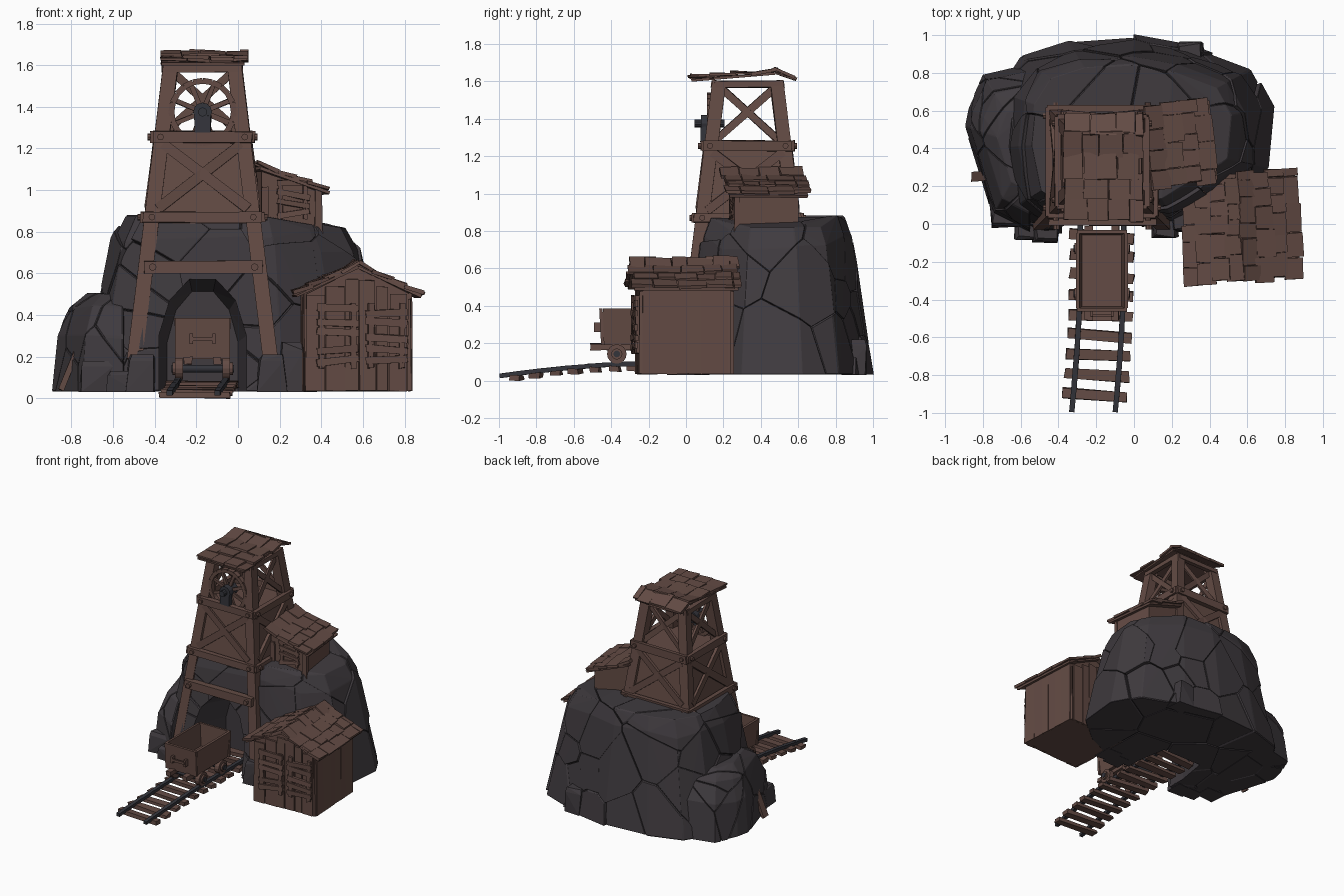
import bpy, bmesh, math, random
from mathutils import Vector as V, Matrix
from mathutils.bvhtree import BVHTree

if "Cube" in bpy.data.objects:
    bpy.data.objects.remove(bpy.data.objects["Cube"])
random.seed(7)
R = random.uniform

def material(name, col):
    m = bpy.data.materials.new(name)
    m.diffuse_color = (*col, 1)
    m.use_nodes = True
    m.node_tree.nodes["Principled BSDF"].inputs["Base Color"].default_value = m.diffuse_color
    return m
WOOD = material("brown wood", (0.125, 0.070, 0.058))
ROCK = material("dark rock", (0.050, 0.043, 0.049))
IRON = material("dark iron", (0.034, 0.035, 0.044))

class Part:
    """Collects simple solids into one object."""
    def __init__(self, name, mat=WOOD, M=Matrix()):
        self.name, self.mat, self.M, self.bm = name, mat, M, bmesh.new()
    def frame(self, c, x, y, z, s, jit=0.0):
        m = Matrix((x, y, z)).transposed().to_4x4()
        m.translation = c
        vs = bmesh.ops.create_cube(self.bm, size=1, matrix=m @ Matrix.Diagonal((*s, 1)))['verts']
        for v in vs:
            v.co += V((R(-jit, jit), R(-jit, jit), R(-jit, jit)))
    def box(self, c, s, jit=0.0):
        self.frame(V(c), V((1, 0, 0)), V((0, 1, 0)), V((0, 0, 1)), s, jit)
    def beam(self, a, b, w, t, n=(0, -1, 0), jit=0.003):
        a, b = V(a), V(b)
        d = (b - a).normalized()
        s = V(n).cross(d).normalized()
        self.frame((a + b) / 2, s, d.cross(s), d, (w, t, (b - a).length), jit)
    def cyl(self, a, b, r, n=12):
        a, b = V(a), V(b)
        m = Matrix.Translation((a + b) / 2) @ (b - a).to_track_quat('Z', 'Y').to_matrix().to_4x4()
        bmesh.ops.create_cone(self.bm, cap_ends=True, segments=n, radius1=r, radius2=r,
                              depth=(b - a).length, matrix=m)
    def hull(self, pts):
        vs = [self.bm.verts.new(p) for p in pts]
        bmesh.ops.convex_hull(self.bm, input=vs)
        bmesh.ops.dissolve_limit(self.bm, angle_limit=0.02, verts=self.bm.verts[:], edges=self.bm.edges[:])
    def shingles(self, o, u, v, ul, vl, rows, wid=0.1, t=0.018):
        """Staggered boards: o = ridge corner, u along ridge, v down the slope."""
        o, u, v = V(o), V(u).normalized(), V(v).normalized()
        n = u.cross(v)
        if n.z < 0:
            n = -n
        step = vl / rows
        for r in range(rows):
            p = R(-0.02, 0.01)
            while p < ul - 0.02:
                w = min(wid * R(0.7, 1.4), ul + 0.015 - p)
                y = (v - n * 0.10).normalized() if r == 0 else (v + n * R(0.05, 0.14)).normalized()
                c = o + u * (p + w / 2) + v * (step * (r + 0.5) + R(-.01, .012)) + n * (t * 0.6 + R(0, .006))
                self.frame(c, u, y, u.cross(y), (w - 0.004, step * 1.25, t), 0.004)
                p += w
    def done(self):
        bm = self.bm
        bmesh.ops.recalc_face_normals(bm, faces=bm.faces[:])
        me = bpy.data.meshes.new(self.name)
        bm.to_mesh(me)
        bm.free()
        me.materials.append(self.mat)
        ob = bpy.data.objects.new(self.name, me)
        ob.matrix_world = self.M
        bpy.context.collection.objects.link(ob)
        return ob

# ---- rock mound: hulls cracked into blocks around a core, cave cut out
cut = Part("cave_cutter", ROCK)
arch = [(-.20, -.1), (-.20, .30), (-.15, .47), (-.06, .57), (.06, .57), (.15, .47), (.20, .30), (.20, -.1)]
cut.hull([(-.17 + x * k, y, z * kz) for y, k, kz in ((-.4, 1.05, 1.02), (.1, 1.05, 1), (.34, .85, .9)) for x, z in arch])
cutter = cut.done()
cutter.hide_render = True

def cracked_rock(name, pts, centre, count):
    c = V(centre)
    src = Part("src")
    src.hull(pts)
    bm0 = src.bm
    tree = BVHTree.FromBMesh(bm0)
    seeds = []
    while len(seeds) < count:
        d = V((R(-1, 1), R(-1, 1), R(-.45, .8))).normalized()
        hit = tree.ray_cast(c, d)[0]
        if hit and all((hit - s).length > 0.13 for s in seeds[:count - 6]):
            seeds.append(hit)
        elif hit and random.random() < 0.01:
            seeds.append(hit)
    shells = [[c + (v.co - c) * 0.965 for v in bm0.verts]]
    for s in seeds:
        b = bm0.copy()
        for q in seeds:
            if q is not s and b.verts:
                n = (q - s).normalized()
                bmesh.ops.bisect_plane(b, geom=b.verts[:] + b.edges[:] + b.faces[:],
                                       plane_co=(s + q) / 2 - n * 0.002, plane_no=n, clear_outer=True)
        k = R(0.98, 1.02)
        co = [c + (v.co - c) * k for v in b.verts]
        shells.append(co + [c + (p - c) * 0.86 for p in co])
        b.free()
    for i, co in enumerate(shells):
        if len(co) < 6:
            continue
        for p in co:
            p.z = max(p.z, 0.032)
        part = Part(name + "_block", ROCK)
        part.hull(co)
        if i:
            bmesh.ops.bevel(part.bm, geom=part.bm.edges[:], offset=0.007, segments=1,
                            affect='EDGES', clamp_overlap=True)
        ob = part.done()
        if min(p.y for p in co) < .36 and min(p.x for p in co) < .05 and max(p.x for p in co) > -.40:
            md = ob.modifiers.new("cave", 'BOOLEAN')
            md.operation, md.solver, md.object = 'DIFFERENCE', 'EXACT', cutter

base = [(.22, .0), (.5, .13), (.70, .3), (.73, .62), (.62, .82), (.3, .94), (0, .995), (-.35, .97),
        (-.60, .89), (-.72, .70), (-.75, .4), (-.68, .06), (-.5, -.06)]
pts = []
for z, k in ((.03, 1), (.42, .89), (.77, .80), (.88, .72)):
    for x, y in base:
        zz = z - (.06 if x > .4 and z > .7 else 0) + (R(-.015, .015) if .1 < z < .8 else 0)
        pts.append((-.03 + (x + .03) * k, .46 + (y - .46) * k, zz))
cracked_rock("rock_mound", pts, (-.05, .46, .36), 44)
# low shoulder on the left
low = [(-.55, -.06), (-.75, .04), (-.90, .52), (-.88, .62), (-.80, .79), (-.5, .86)]
cracked_rock("rock_shoulder", [(-.55 + (x + .55) * k, .4 + (y - .4) * k, z + R(-.012, .012) * (z > .1))
                               for z, k in ((.03, 1), (.3, .92), (.44, .75), (.51, .5)) for x, y in low],
             (-.62, .4, .2), 13)
# loose stones and leg footings
st = Part("loose_stones", ROCK)
for x, y, w, d, h in ((-.465, -.03, .13, .13, .21), (.165, -.01, .13, .13, .21), (-.56, -.02, .15, .12, .13),
                      (-.68, .06, .15, .14, .18), (.26, .03, .12, .14, .27), (.3, .90, .14, .12, .22)):
    st.hull([(x + sx * w / 2 * k + R(-.012, .012), y + sy * d / 2 * k + R(-.012, .012), z)
             for z, k in ((.03, 1), (h * .85, .95), (h, .75)) for sx in (-1, 1) for sy in (-1, 1)])
st.done()

# ---- tower
TC = V((-.17, .33, 0))
half = lambda z: .384 - .123 * z
def on_side(k, u, z, off=0.0):
    """Point on tower side k (0 front): u in -1..1 across, off = outward."""
    h = half(z)
    return TC + Matrix.Rotation(k * math.pi / 2, 3, 'Z') @ V((u * h, -(h + off), z))
legs, beams, braces, bolts = Part("tower_legs"), Part("tower_beams"), Part("tower_braces"), Part("tower_bolts")
for sx in (-1, 1):
    for sy in (-1, 1):
        z0 = .18 if sy < 0 else .7
        P = lambda z: TC + V((sx * (half(z) - .034), sy * (half(z) - .034), z))
        legs.beam(P(z0), P(1.6), .07, .07)
for k in range(4):
    out = on_side(k, 0, 1) - TC
    out = V((out.x, out.y, 0)).normalized()
    for z, w, e in ((.87, .05, 1.04), (1.255, .055, 1.03), (1.585, .035, .93)):
        off = .004 if z < 1.5 else -.012
        beams.beam(on_side(k, -e, z, off), on_side(k, e, z, off), w, .036, out, .004)
        for u in (-.88, .88):
            if z < 1.5:
                bolts.cyl(on_side(k, u, z, .015), on_side(k, u, z, .035), .016, 8)
    for s in (-1, 1):  # crossed boards on the boarded storey and open top
        braces.beam(on_side(k, -.8 * s, .91, -.006), on_side(k, .8 * s, 1.22, -.006), .048, .02, out)
        if k:
            braces.beam(on_side(k, -.72 * s, 1.29, -.03), on_side(k, .72 * s, 1.56, -.03), .04, .018, out)
beams.beam((-.45, .015, .63), (.12, .015, .63), .06, .05)
for u in (-.41, .08):
    bolts.cyl((u, -.005, .63), (u, -.03, .63), .018, 8)
for p in (legs, beams, braces, bolts):
    p.done()
box = Part("tower_boarding")
box.hull([TC + V((sx * (half(z) - .022), sy * (half(z) - .022), z)) for z in (.84, 1.24) for sx in (-1, 1) for sy in (-1, 1)])
box.done()
roof = Part("tower_roof")
roof.beam((-.17, .03, 1.606), (-.17, .48, 1.643), .40, .012, (0, 0, 1))
roof.beam((-.17, .48, 1.643), (-.17, .58, 1.61), .40, .012, (0, 0, 1))
roof.shingles((-.375, .48, 1.645), (1, 0, 0), (0, -.45, -.035), .41, .45, 4, .1, .014)
roof.shingles((-.375, .48, 1.645), (1, 0, 0), (0, .1, -.035), .41, .1, 1, .12, .014)
roof.done()

# ---- winding wheel
W = V((-.17, .13, 1.375))
rim, hub = Part("winding_wheel"), Part("wheel_hub", IRON)
ring = [W + V((math.cos(a), 0, math.sin(a))) * .150 for a in (i * math.pi / 10 for i in range(20))]
for i in range(20):
    rim.beam(ring[i - 1], ring[i], .028, .035, jit=0)
for i in range(8):
    a = (i + .5) * math.pi / 4
    rim.beam(W, W + V((math.cos(a), 0, math.sin(a))) * .145, .022, .018)
hub.cyl(W + V((0, -.05, 0)), W + V((0, .05, 0)), .045, 12)
hub.cyl(W + V((0, -.085, 0)), W + V((0, .075, 0)), .022, 10)
hub.box(W + V((0, -.035, -.06)), (.08, .03, .08), .004)
rim.done(); hub.done()

# ---- lower shed with gable roof and boarded doors
M = Matrix.Translation((.565, -.01, 0)) @ Matrix.Rotation(math.radians(3), 4, 'Z')
shed = Part("shed_walls", WOOD, M)
shed.hull([(x, y, z) for y in (-.24, .24) for x, z in ((-.25, .035), (.25, .035), (.25, .50), (0, .625), (-.25, .50))])
x = -.255
while x < .235:
    w = min(R(.06, .1), .257 - x)
    for y in (-.243, .243):
        shed.box((x + w / 2, y, .285 - abs(x + w / 2) * .22 + .025), (w - .006, .018, .55 - abs(x + w / 2) * .44), .004)
    for sx in (-1, 1):
        shed.box((sx * .252, x * .93 + w / 2, .27), (.014, w - .003, .47), .002)
    x += w
shed.done()
doors = Part("shed_shutters", WOOD, M)
for cx in (-.10, .135):
    for u in (-.075, .075):
        doors.box((cx + u, -.26, .30), (.028, .022, .31), .005)
    for i, z in enumerate((.18, .235, .30, .36, .42)):
        doors.beam((cx - .1, -.268, z + R(-.02, .02)), (cx + .1, -.268, z + R(-.02, .02)), .034, .016)
doors.done()
sroof = Part("shed_roof", WOOD, M)
for s in (-1, 1):
    sroof.beam((0, -.005, .63), (s * .30, -.005, .49), .56, .014, (s * .4, 0, 1))
    sroof.shingles((0, -.288, .632), (0, 1, 0), (s * .30, 0, -.142), .565, .325, 4, .11)
sroof.done()

# ---- upper lean-to beside the tower
M = Matrix.Translation((.255, .425, 0)) @ Matrix.Rotation(math.radians(6), 4, 'Z')
hut = Part("leanto_walls", WOOD, M)
hut.hull([(x, y, z) for y in (-.165, .165) for x, z in ((-.16, .74), (.125, .74), (.125, .99), (-.16, 1.09))])
for sx in (-.145, .115):
    hut.box((sx, -.168, .89), (.035, .025, .25), .003)
for u in (-.07, .05):
    hut.box((u, -.172, .95), (.022, .018, .18), .003)
for z in (.88, .93, .98, 1.03):
    hut.beam((-.085, -.18, z + R(-.02, .02)), (.07, -.18, z + R(-.02, .02)), .026, .014)
hut.done()
hroof = Part("leanto_roof", WOOD, M)
hroof.beam((-.17, 0, 1.105), (.165, 0, .985), .42, .014, (.36, 0, 1))
hroof.shingles((-.175, -.215, 1.11), (0, 1, 0), (.34, 0, -.122), .43, .345, 4, .11)
hroof.done()

# ---- track climbing into the cave
def track(y, u=0, dz=0):
    t = max(0, (-.3 - y) / .7) ** 1.5
    return V((-.17 - .045 * t + u, y, .071 - .065 * t + dz))
ties, rails = Part("track_ties"), Part("track_rails", IRON)
for i in range(12):
    y = -.905 + i * .105
    a = .03 * R(-1, 1) - .012
    ties.beam(track(y, -.17) + V((0, -a / 2, -.004)), track(y, .17) + V((0, a / 2, -.004)), .055, .027, (0, 0, 1), .005)
for u in (-.115, .115):
    ys = [-.995 + i * .115 for i in range(12)]
    for a, b in zip(ys, ys[1:]):
        rails.beam(track(a, u, .018), track(b + .004, u, .018), .028, .024, (0, 0, 1), .001)
ties.done(); rails.done()

# ---- ore cart
cart = Part("cart_body")
cx, y0, y1 = -.17, -.455, -.04
cart.box((cx, (y0 + y1) / 2, .205), (.23, .38, .02))
for s in (-1, 1):
    cart.beam((cx + s * .112, (y0 + y1) / 2, .19), (cx + s * .128, (y0 + y1) / 2, .385), y1 - y0 - .02, .018, (s, 0, 0), 0)
    cart.beam((cx + s * .07, y0 - .055, .18), (cx + s * .07, y1 + .03, .18), .04, .035, (0, 0, 1))
for y in (y0, y1):
    cart.beam((cx, y + .01 * (1 if y == y0 else -1), .19), (cx, y, .385), .265, .018, (0, -1, 0), 0)
cart.box((cx, y0 - .03, .285), (.11, .014, .018))
for u in (-.055, .055):
    cart.box((cx + u, y0 - .018, .285), (.016, .036, .05))
cart.done()
wheels, axles = Part("cart_wheels"), Part("cart_axles", IRON)
for y in (-.37, -.13):
    axles.cyl((cx - .15, y, .142), (cx + .15, y, .142), .018)
    for s in (-1, 1):
        wheels.cyl((cx + s * .095, y, .142), (cx + s * .132, y, .142), .052, 16)
        wheels.cyl((cx + s * .13, y, .142), (cx + s * .145, y, .142), .03, 12)
wheels.done(); axles.done()

# ---- plank leaning on the rock
plank = Part("leaning_plank")
plank.beam((-.85, .25, .04), (-.725, .26, .35), .05, .024, (-.93, 0, .37))
plank.done()
# bake the cave cut, then drop the cutter
bpy.context.view_layer.update()
dg = bpy.context.evaluated_depsgraph_get()
for ob in [o for o in bpy.data.objects if o.modifiers]:
    me = bpy.data.meshes.new_from_object(ob.evaluated_get(dg))
    ob.modifiers.clear()
    ob.data = me
bpy.data.objects.remove(cutter)
